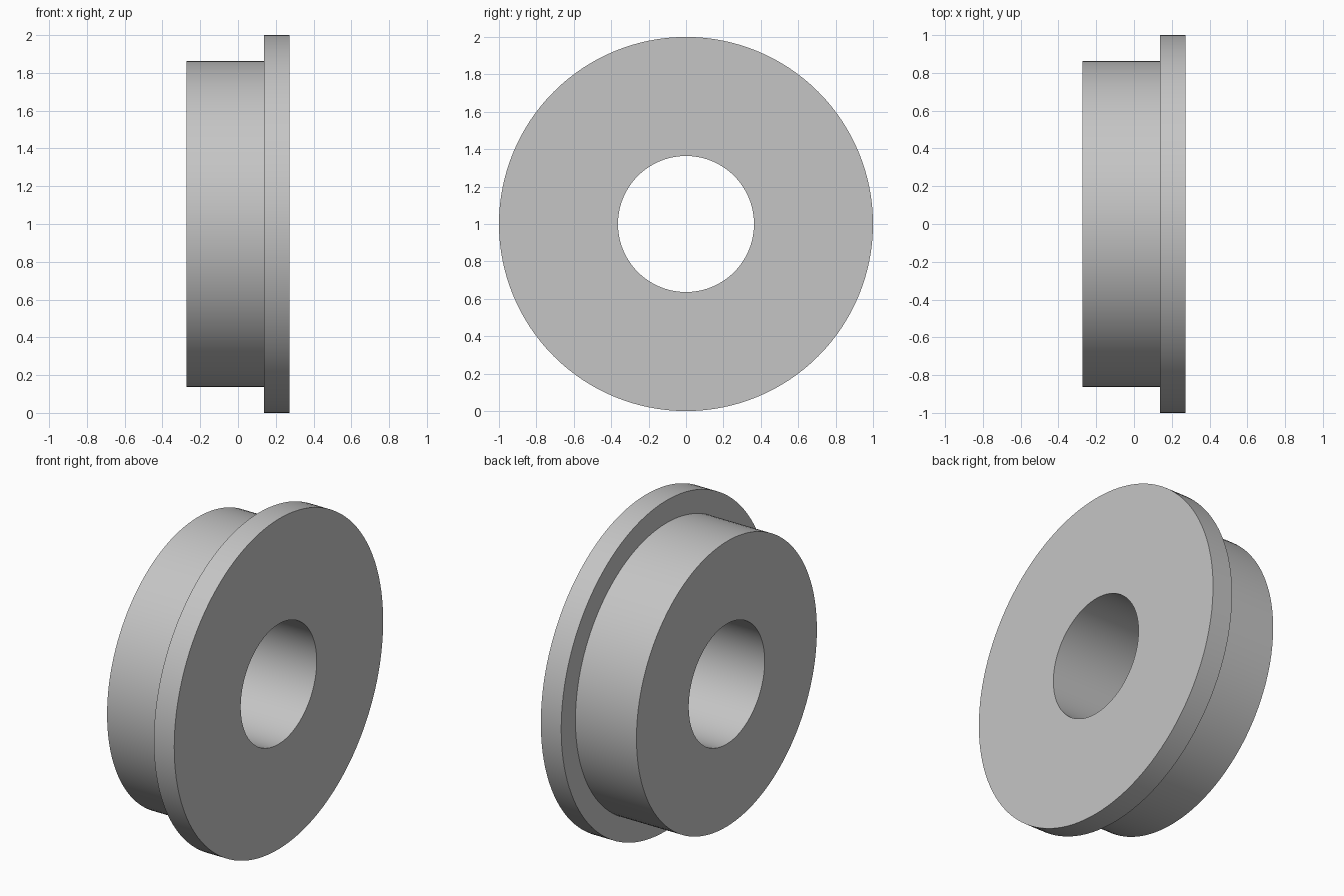
import bpy, bmesh, math
from mathutils import Vector

cube = bpy.data.objects.get("Cube")
if cube:
    bpy.data.objects.remove(cube, do_unlink=True)

UNIT = 1 / 11           # flange radius is 11 units
SEGMENTS = 128
half_width, flange_width = 3 * UNIT, 1.5 * UNIT
bore_r, body_r, flange_r = 4 * UNIT, 9.5 * UNIT, 11 * UNIT
shoulder = half_width - flange_width

# Plain grey metal
grey = bpy.data.materials.new("grey metal")
grey.use_nodes = True
colour = (0.56, 0.56, 0.56, 1)
grey.diffuse_color = colour
grey.node_tree.nodes["Principled BSDF"].inputs["Base Color"].default_value = colour

# Closed half section (x, radius), revolved about the x axis
profile = [
    (-half_width, bore_r), (-half_width, body_r),
    (shoulder, body_r), (shoulder, flange_r),
    (half_width, flange_r), (half_width, bore_r),
]
bm = bmesh.new()
verts = [bm.verts.new((x, 0, r)) for x, r in profile]
edges = [bm.edges.new((a, b)) for a, b in zip(verts, verts[1:] + verts[:1])]
bmesh.ops.spin(bm, geom=verts + edges, cent=Vector(), axis=(1, 0, 0),
               angle=math.tau, steps=SEGMENTS, use_duplicate=False)
bmesh.ops.remove_doubles(bm, verts=bm.verts, dist=0.0001)
bmesh.ops.recalc_face_normals(bm, faces=bm.faces)

mesh = bpy.data.meshes.new("flanged_bushing")
bm.to_mesh(mesh)
bm.free()
mesh.materials.append(grey)
bushing = bpy.data.objects.new("flanged_bushing", mesh)
bushing.location.z = flange_r
bpy.context.collection.objects.link(bushing)

# Smooth round walls, crisp rims
bpy.ops.object.select_all(action="DESELECT")
bushing.select_set(True)
bpy.context.view_layer.objects.active = bushing
bpy.ops.object.shade_smooth_by_angle(angle=math.radians(30))
